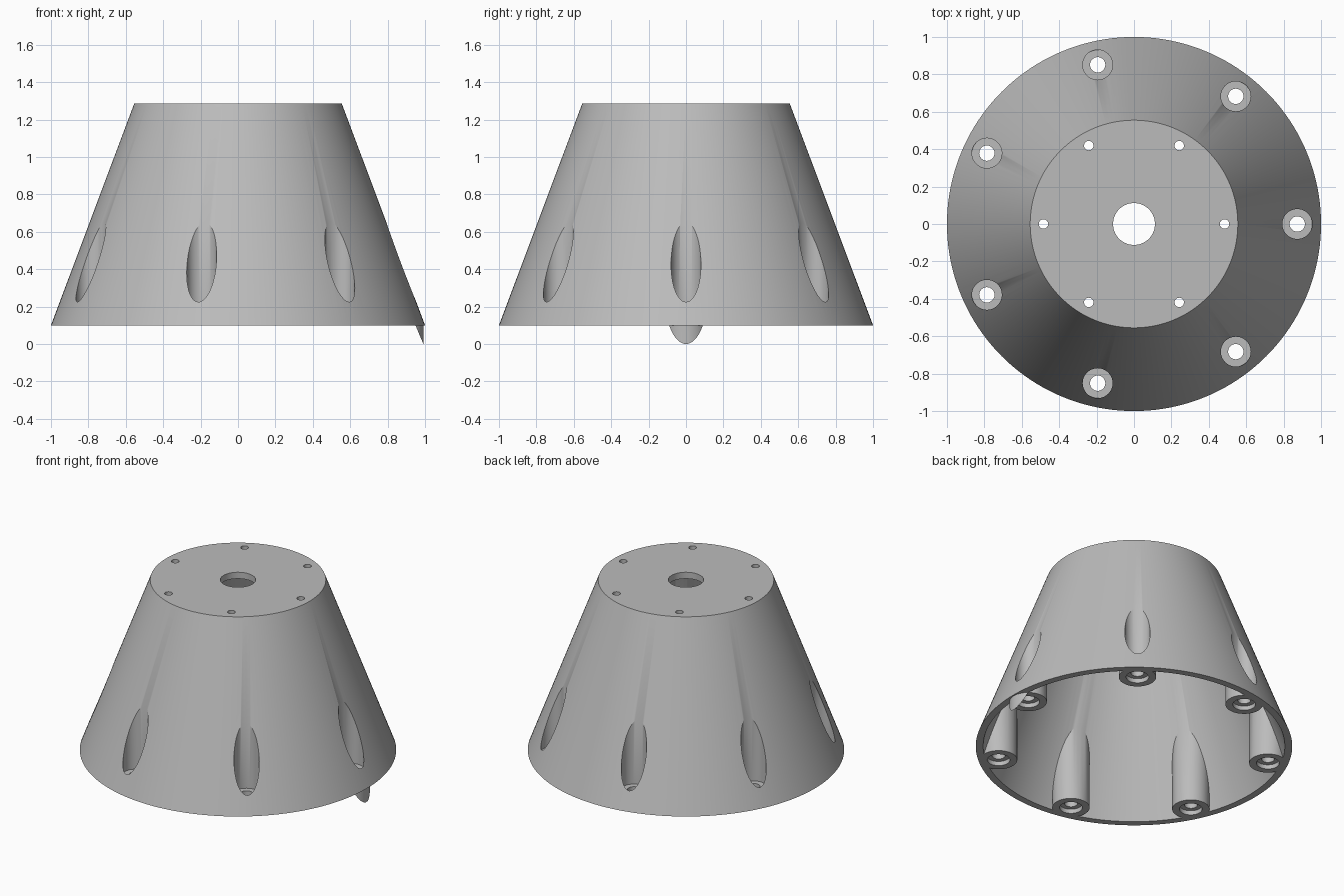
import bpy
import bmesh
from math import cos, sin, pi, radians
from mathutils import Matrix

cube = bpy.data.objects.get("Cube")
if cube:
    bpy.data.objects.remove(cube, do_unlink=True)

grey = bpy.data.materials.new("plain grey")
grey.use_nodes = True
COLOUR = (0.5, 0.5, 0.5, 1)
grey.diffuse_color = COLOUR
grey.node_tree.nodes["Principled BSDF"].inputs["Base Color"].default_value = COLOUR

BASE_Z, TOP_Z = 0.1, 1.285
BASE_R, TOP_R = 1.0, 0.555
SLOPE = (BASE_R - TOP_R) / (TOP_Z - BASE_Z)
BOSS_RING, BOSS_R = 0.873, 0.118
INNER_R = BOSS_RING + BOSS_R      # inner cone radius at z = 0


def solid(name, r_low, r_high, z_low, z_high, spots=((0, 0),), segments=48):
    """One or more upright cones or cylinders in a single object."""
    bm = bmesh.new()
    for x, y in spots:
        bmesh.ops.create_cone(
            bm, cap_ends=True, segments=segments, radius1=r_low, radius2=r_high,
            depth=z_high - z_low,
            matrix=Matrix.Translation((x, y, (z_low + z_high) / 2)))
    mesh = bpy.data.meshes.new(name)
    bm.to_mesh(mesh)
    bm.free()
    mesh.materials.append(grey)
    obj = bpy.data.objects.new(name, mesh)
    bpy.context.collection.objects.link(obj)
    return obj


def ring(count, radius):
    return [(radius * cos(2 * pi * i / count), radius * sin(2 * pi * i / count))
            for i in range(count)]


def cut(target, cutter, keep=False):
    mod = target.modifiers.new("cut", 'BOOLEAN')
    mod.operation = 'DIFFERENCE'
    mod.solver = 'EXACT'
    mod.object = cutter
    bpy.context.view_layer.objects.active = target
    bpy.ops.object.modifier_apply(modifier=mod.name)
    if not keep:
        bpy.data.objects.remove(cutter, do_unlink=True)


def inner_r(z):
    return INNER_R - SLOPE * z


bosses = ring(7, BOSS_RING)

# Outer cone and the hollow inside it
shell = solid("conical_shell", BASE_R, TOP_R, BASE_Z, TOP_Z, segments=160)
low, ceiling = -0.05, TOP_Z - 0.045
cavity = solid("cavity_cutter", inner_r(low), inner_r(ceiling), low, ceiling, segments=160)

# Small tongue hanging below the rim on the left side
tongue = solid("rim_tongue", BOSS_R, BOSS_R, -0.01, BASE_Z, bosses[:1])
cut(tongue, cavity, keep=True)

# Screw bosses are left standing in the cavity
cut(cavity, solid("boss_cutter", BOSS_R, BOSS_R, -0.1, 0.8, bosses))
cut(shell, cavity)

# Pockets from above, screw holes and shallow recesses from below
cut(shell, solid("pocket_cutter", 0.08, 0.08, 0.2, 1.0, bosses))
cut(shell, solid("screw_hole_cutter", 0.041, 0.041, 0.0, 0.3, bosses, 32))
cut(shell, solid("recess_cutter", 0.072, 0.072, 0.0, 0.13, bosses))

# Top plate: central opening and six bolt holes
cut(shell, solid("centre_hole_cutter", 0.112, 0.112, 1.1, 1.4, segments=64))
cut(shell, solid("bolt_hole_cutter", 0.025, 0.025, 1.1, 1.4, ring(6, 0.484), 24))

# Smooth shading with crisp edges
for obj in (shell, tongue):
    bpy.ops.object.select_all(action='DESELECT')
    obj.select_set(True)
    bpy.context.view_layer.objects.active = obj
    bpy.ops.object.shade_smooth_by_angle(angle=radians(30))
